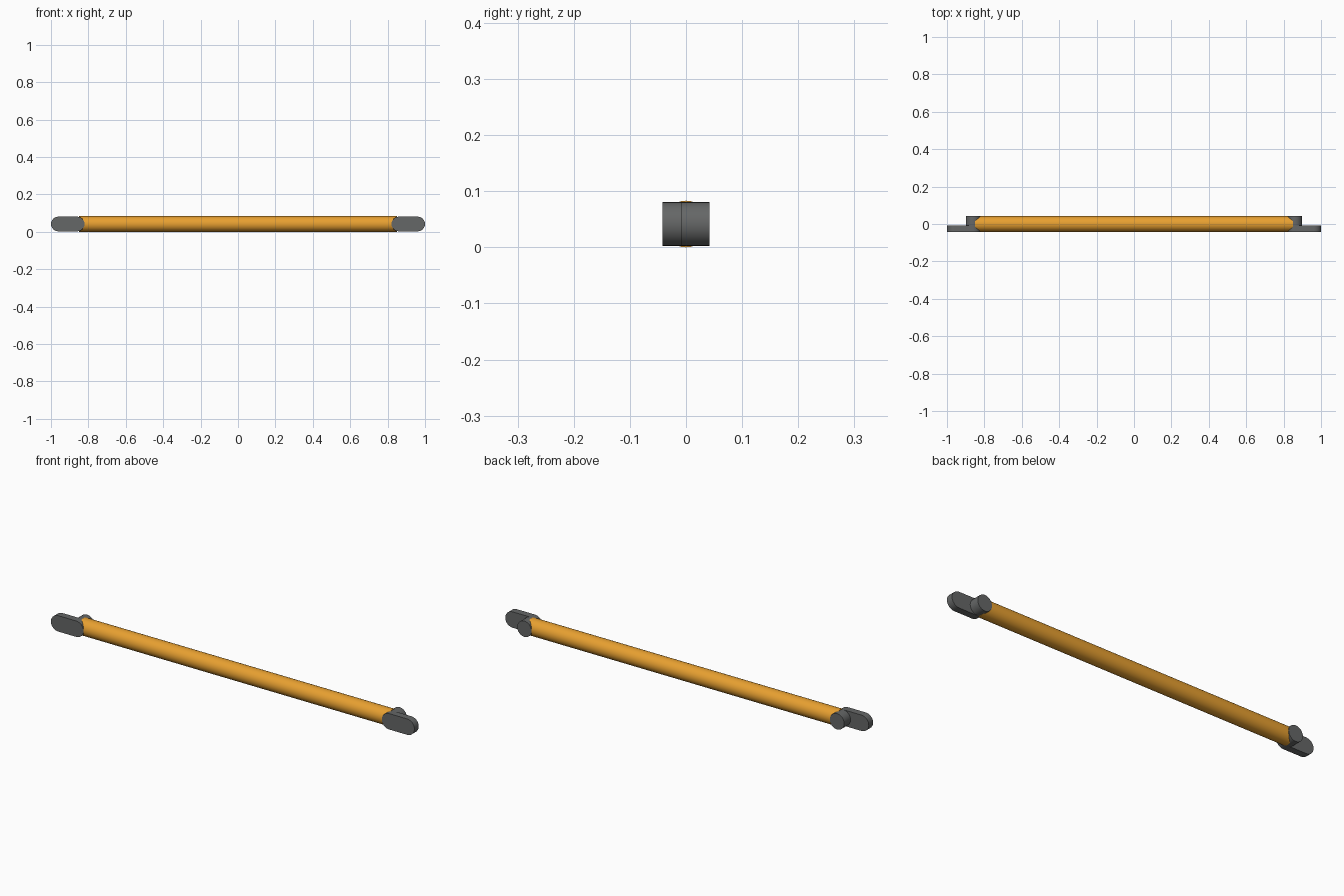
import bpy, math

if "Cube" in bpy.data.objects:
    bpy.data.objects.remove(bpy.data.objects["Cube"])

ZC = 0.0415      # height of the centre line
R = 0.0395       # radius of the end fittings


def material(name, rgb):
    m = bpy.data.materials.new(name)
    m.diffuse_color = (*rgb, 1)
    m.use_nodes = True
    m.node_tree.nodes["Principled BSDF"].inputs["Base Color"].default_value = m.diffuse_color
    return m


def extrude_y(name, outline, y0, y1, mat):
    """Prism from an (x, z) outline between two y values."""
    n = len(outline)
    verts = [(x, y, z) for y in (y0, y1) for x, z in outline]
    faces = [tuple(range(n)), tuple(reversed(range(n, 2 * n)))]
    faces += [(i, i + n, (i + 1) % n + n, (i + 1) % n) for i in range(n)]
    me = bpy.data.meshes.new(name)
    me.from_pydata(verts, [], faces)
    me.materials.append(mat)
    ob = bpy.data.objects.new(name, me)
    bpy.context.collection.objects.link(ob)
    finish(ob)
    return ob


def finish(ob):
    bpy.ops.object.select_all(action='DESELECT')
    ob.select_set(True)
    bpy.context.view_layer.objects.active = ob
    bpy.ops.object.shade_smooth_by_angle(angle=math.radians(40))


def stadium(x0, x1, seg=12):
    """Outline with half-round ends centred on x0 and x1."""
    right = [(x1 + R * math.cos(a), ZC + R * math.sin(a))
             for a in (math.pi * (i / seg - 0.5) for i in range(seg + 1))]
    left = [(x0 + R * math.cos(a), ZC + R * math.sin(a))
            for a in (math.pi * (i / seg + 0.5) for i in range(seg + 1))]
    return right + left


def circle(x, seg=24):
    return [(x + R * math.cos(2 * math.pi * i / seg),
             ZC + R * math.sin(2 * math.pi * i / seg)) for i in range(seg)]


orange = material("orange_paint", (0.8, 0.35, 0.03))
grey = material("dark_grey", (0.13, 0.135, 0.135))

# Long round bar
bpy.ops.mesh.primitive_cylinder_add(vertices=32, radius=0.0415, depth=1.70,
                                    location=(0, 0, ZC),
                                    rotation=(0, math.pi / 2, 0))
bar = bpy.context.object
bar.name = "bar"
bar.data.materials.append(orange)
finish(bar)

# End fittings: cross boss and offset lug plate on each side
for side, s in (("left", -1), ("right", 1)):
    extrude_y(side + "_boss", circle(s * 0.86), -0.008, 0.042, grey)
    xs = sorted((s * 0.86, s * (1 - R)))
    extrude_y(side + "_lug", stadium(*xs), -0.042, -0.008, grey)
